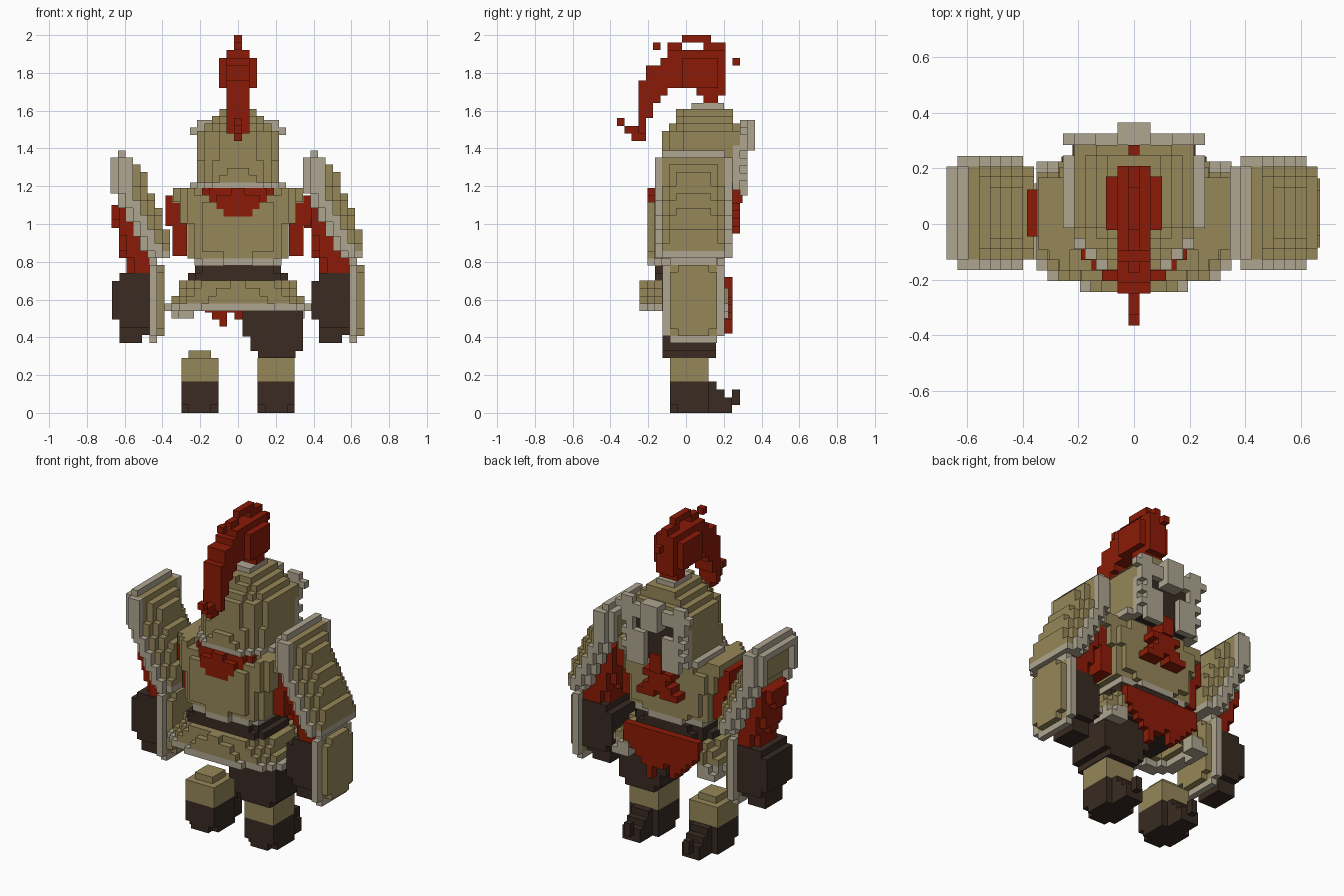
import bpy
import bmesh
from mathutils import Vector

if "Cube" in bpy.data.objects:
    bpy.data.objects.remove(bpy.data.objects["Cube"], do_unlink=True)
VOXEL = 0.039
TAN, GREY, RED, DARK = range(4)
DIRECTIONS = [tuple(sign if axis == k else 0 for k in range(3))
              for axis in range(3) for sign in (-1, 1)]

def make_material(name, colour):
    material = bpy.data.materials.new(name)
    material.use_nodes = True
    material.diffuse_color = (*colour, 1)
    shader = material.node_tree.nodes["Principled BSDF"]
    shader.inputs["Base Color"].default_value = (*colour, 1)
    shader.inputs["Roughness"].default_value = 0.9
    return material

MATERIALS = [make_material("tan armour", (.305, .243, .1)),
             make_material("grey trim", (.43, .38, .285)),
             make_material("red cloth", (.26, .011, .002)),
             make_material("dark leather", (.041, .024, .016))]

def part(name, low, high, rule, shift=0):
    """Fill a box with cubes wherever rule(x, y, z) gives a colour; keep the outer faces."""
    low, high = Vector(low), Vector(high)
    count = [max(1, round(s / VOXEL)) for s in high - low]
    step = [s / n for s, n in zip(high - low, count)]
    def place(*key):
        return low + Vector([k * s for k, s in zip(key, step)])
    cells = {(i, j, k): rule(*place(i + .5, j + .5, k + .5))
             for i in range(count[0]) for j in range(count[1]) for k in range(count[2])}
    bm = bmesh.new()
    corners = {}
    def corner(key):
        if key not in corners:
            corners[key] = bm.verts.new(place(*key) + Vector((shift, 0, 0)))
        return corners[key]
    for cell, colour in cells.items():
        for direction in DIRECTIONS:
            neighbour = tuple(c + d for c, d in zip(cell, direction))
            if colour is None or cells.get(neighbour) is not None:
                continue
            axis = next(a for a in range(3) if direction[a])
            ring = []
            for u, v in ((0, 0), (1, 0), (1, 1), (0, 1)):
                key = list(cell)
                key[axis] += max(0, direction[axis])
                key[(axis + 1) % 3] += u
                key[(axis + 2) % 3] += v
                ring.append(corner(tuple(key)))
            face = bm.faces.new(ring if direction[axis] > 0 else ring[::-1])
            face.material_index = colour
    mesh = bpy.data.meshes.new(name)
    bm.to_mesh(mesh)
    bm.free()
    for material in MATERIALS:
        mesh.materials.append(material)
    bpy.context.collection.objects.link(bpy.data.objects.new(name, mesh))

def block(name, low, high, colour, shift=0):
    part(name, low, high, lambda x, y, z: colour, shift)

def rounded(x, y, width, depth, power=2.4):
    return (abs(x) / width) ** power + (abs(y) / depth) ** power < 1.08

# Helmet: cone-topped, round in front, square behind round a dark face
def helmet(x, y, z):
    scale = min(1, (1.695 - z) / .22)
    width = .22 * scale + (.03 if z < 1.22 else 0)
    front = (.22 + max(0, 1.36 - z) * .3) * scale ** .7
    if rounded(x, y - .1, width, front if y < .1 else .19 * scale ** .4, 2.2 if y < .1 else 6):
        if y > .2 and abs(x) < .18 and z < 1.45:
            return DARK
        return GREY if z < 1.22 or (y > .245 and z < 1.4) else TAN

part("helmet", (-.255, -.165, 1.18), (.255, .285, 1.61), helmet)
block("helmet_cap", (-.06, .03, 1.6), (.06, .2, 1.64), GREY)

# Face mask with ragged edges, eye holes and an open slit below the nose guard
def mask(x, y, z):
    width = (.26 if z > 1.42 else .21) - (.05 if int(z / VOXEL) % 2 else 0)
    eye = .04 < abs(x) < .14 and 1.35 < z < 1.43
    gap = abs(x) < .06 and z < 1.38 or .06 < abs(x) < .14 and z > 1.51
    if abs(x) < width and not eye and not gap and (y < .325 or abs(x) < .06):
        return GREY

part("face_mask", (-.255, .285, 1.15), (.255, .365, 1.55), mask)

# Plume: rows of cloth (base, near, far) arching up and curling down to a tip
PLUME = [(1.96, -.04, .12), (1.92, .11, .2), (1.92, -.08, -.03), (1.88, -.08, .2),
         (1.84, -.12, .2), (1.80, -.2, .2), (1.76, -.2, .2), (1.72, -.24, .2),
         (1.68, -.24, -.08), (1.68, .04, .2), (1.64, -.24, -.12), (1.64, .08, .16),
         (1.60, -.24, -.16), (1.56, -.24, -.16), (1.52, -.24, -.2), (1.48, -.33, -.2),
         (1.44, -.29, -.22), (1.52, -.365, -.33), (1.92, -.16, -.12), (1.84, .24, .28)]

def plume(x, y, z):
    width = .1 if 1.72 < z < 1.88 and -.01 < y < .17 else .06
    if z > 1.94 or y < -.24 or y > .2 or z < 1.48:
        width = .02
    if abs(x) < width and any(b < z < b + .04 and near < y < far for b, near, far in PLUME):
        return RED

part("plume", (-.1, -.365, 1.44), (.1, .285, 2), plume)

# Torso: breastplate, wider at the shoulders, with grey lower rim and red scarf
def torso(x, y, z):
    width = .35 if z > 1.1 else .31 if z > 1.02 else .275 if z > .82 else .24
    depth = .21 if .86 < z < 1.12 else .185
    if z > 1.15 and abs(x) < .23 and y < 0 and not rounded(x, y - .1, .26, .28, 2.2):
        return None
    if rounded(x, y, width, depth, 2.6 if y < 0 else 5):
        front = y < 0 and z > 1.03 and abs(x) < .05 + (z - 1.03) * 1.1
        back = y > .1 and z > 1.02 and abs(x) < .07
        return RED if front or back else GREY if z < .82 else TAN

part("torso", (-.345, -.205, .78), (.345, .205, 1.19), torso)

# Scarf knot: a cross of cloth tied behind, below the throat
part("scarf_knot", (-.137, .205, .95), (.137, .285, 1.11),
     lambda x, y, z: RED if abs(abs(x) - abs(z - 1.05)) < .045 else None)
block("scarf_throat", (-.04, .205, 1.11), (.04, .3, 1.22), RED)

# Shoulder sleeves
def sleeve(x, y, z):
    if (abs(x) < .35 or z > 1) and (abs(x) < .31 or -.045 < y < .125):
        return TAN if z > 1.11 and abs(x) < .35 else RED

for side, name in ((-1, "right_sleeve"), (1, "left_sleeve")):
    ends = sorted((side * .27, side * .385))
    part(name, (ends[0], -.045, .83), (ends[1], .125, 1.15), sleeve)

# Waist and pelvis
def waist(x, y, z):
    if rounded(x, y, .27 if .66 < z < .74 else .235, .2 if y > 0 else .17, 3):
        return DARK

part("waist", (-.265, -.165, .58), (.265, .2, .78), waist)

# Flared armour skirt, open underneath and behind
def skirt(x, y, z):
    flare = (.7 - z) * .75
    hem_gap = z < .54 and (abs(x) < .19 or abs(x) > .35 or y < -.05)
    def inside(inset):
        return rounded(x, y, .275 + flare - inset, .215 + flare * .25 - inset, 2.5 if y < 0 else 4)
    if hem_gap or (y > .12 and abs(x) < .22):
        return None
    if inside(0) and (z > .66 or not inside(.08)):
        return GREY if z < .575 else TAN

part("armour_skirt", (-.39, -.245, .5), (.39, .225, .7), skirt)

# Torn cloth hanging behind
def cloth(x, y, z):
    tear = z < .54 and abs(x + .04) < .02 or z < .5 and abs(x) < .05 or z < .46 and x < 0
    if abs(x) < .12 + (z - .48) and not tear:
        return RED

part("rear_cloth", (-.254, .2, .42), (.254, .245, .72), cloth)

# Boots with curled toes, shins and knees, and the one thigh
def boot(x, y, z):
    if y > .245:
        return DARK if .04 < z < .12 and abs(x) < .03 else None
    reach = .245 if z < .08 else .2 if z < .12 else .16
    if y < reach and (abs(x) < .07 or -.045 < y < .12 or z > .04 and y < .12):
        return DARK

for side, name in ((-1, "right"), (1, "left")):
    part(name + "_boot", (-.098, -.085, 0), (.098, .285, .165), boot, side * .202)
    block(name + "_shin", (-.098, -.085, .165), (.098, .12, .29), TAN, side * .202)
    block(name + "_knee", (-.06, -.045, .29), (.06, .08, .33), TAN, side * .202)

def thigh(x, y, z):
    if rounded(x - .185, y - .02, .165, .15, 5) and (x > .06 or z > .42) and (z > .33 or .09 < x < .31):
        return DARK

part("left_thigh", (.025, -.125, .29), (.345, .16, .56), thigh)

# Arms: both carry the same slanted sleeve, forearm and two armour plates
def slant(z):
    return .345 + max(0, 1.2 - z) * .5

def upper_plate(x, y, z):
    across = min(y + .165, .245 - y)
    edge = min(across, 1.39 - z, z - .8)
    offset = x - slant(z)
    if z > 1.35:
        return GREY if .04 < offset < .08 and -.12 < y < .2 else None
    if (.04 if across < .04 or edge > .08 else 0) <= offset < .08 + min(.11, edge):
        return GREY if edge < .04 or offset < .04 else TAN

def lower_plate(x, y, z):
    across, along = min(y + .125, .205 - y), min(z - .37, .82 - z)
    if x < .63 and across + along > .06:
        return GREY if min(across, along) < .04 else TAN
    return TAN if x > .63 and min(across, along) > .04 and across + along > .14 else None

def upper_arm(x, y, z):
    left, right = .35 + (1.07 - z) * .25, min(.59, slant(z) + .06)
    if left < x < right and rounded(x - right, y - .04, right - left, .13, 2.6):
        return RED

def forearm(x, y, z):
    hand = z > .42 or .43 < x < .55
    if hand and (.5 < z < .7 or x > .43) and rounded(x - .49, y - .04, .11, .13 if z > .45 else .1, 3.5):
        return DARK

for name, upper_shift, lower_shift in (("left", 0, 0), ("right", -1.02, -1.058)):
    part(name + "_shoulder_plate", (.345, -.165, .82), (.66, .245, 1.39), upper_plate, upper_shift)
    part(name + "_forearm_plate", (.59, -.125, .37), (.67, .205, .82), lower_plate, lower_shift)
    part(name + "_upper_arm", (.35, -.08, .74), (.59, .16, 1.1), upper_arm, upper_shift)
    part(name + "_forearm", (.39, -.085, .37), (.59, .165, .74), forearm, lower_shift)
